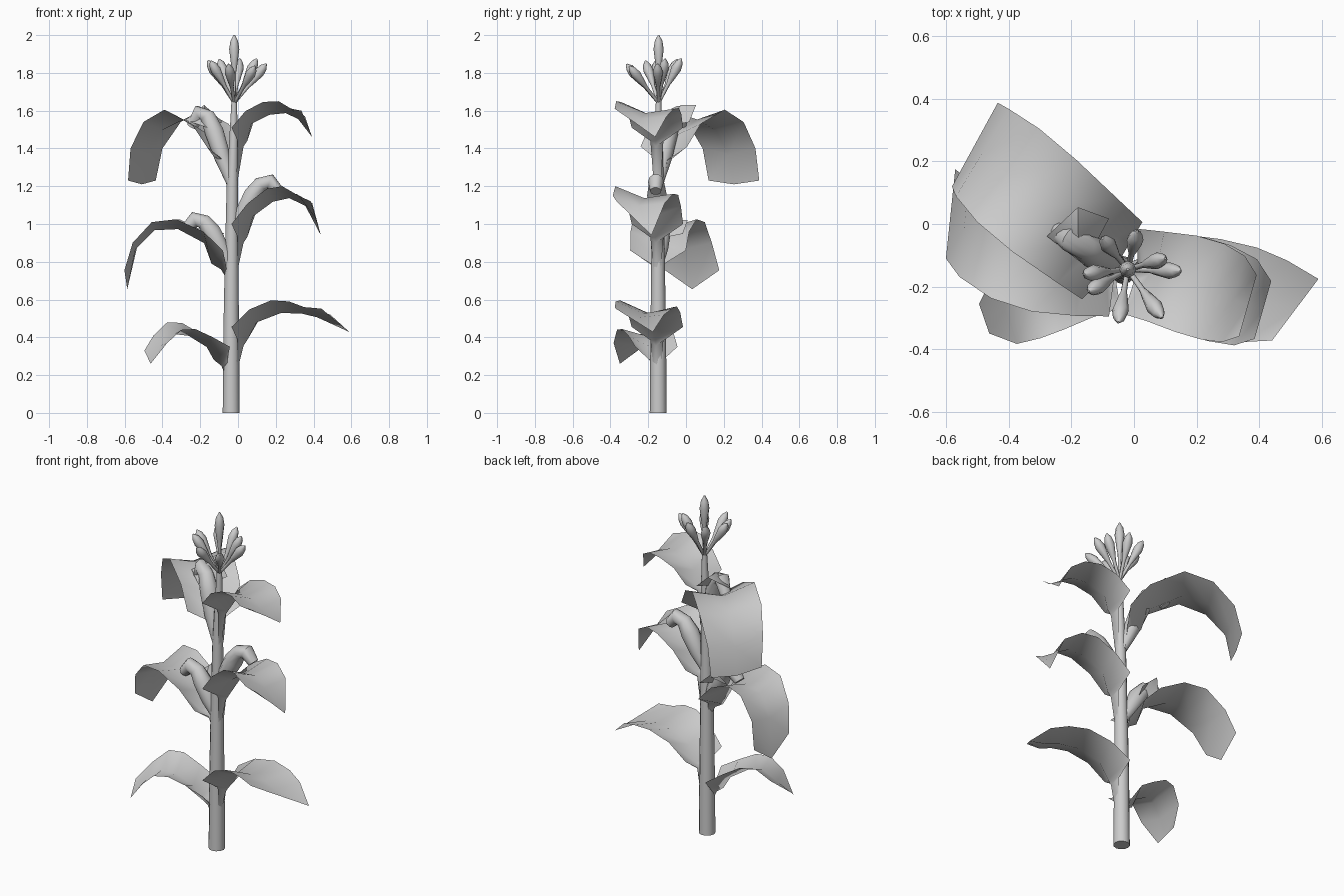
import bpy, bmesh
from math import sin, cos, pi, radians, hypot
from mathutils import Vector

cube = bpy.data.objects.get("Cube")
if cube:
    bpy.data.objects.remove(cube, do_unlink=True)

STALK = Vector((-0.03, -0.148, 0))


def finish(name, bm, angle=50):
    mesh = bpy.data.meshes.new(name)
    bm.to_mesh(mesh)
    bm.free()
    obj = bpy.data.objects.new(name, mesh)
    bpy.context.collection.objects.link(obj)
    bpy.ops.object.select_all(action='DESELECT')
    obj.select_set(True)
    bpy.context.view_layer.objects.active = obj
    bpy.ops.object.shade_smooth_by_angle(angle=radians(angle))


def bridge(bm, a, b, closed=False):
    count = len(a) if closed else len(a) - 1
    for i in range(count):
        j = (i + 1) % len(a)
        bm.faces.new((a[i], a[j], b[j], b[i]))


def tube(name, path, radii, sides=10):
    """Round body swept along a path with a radius at each point."""
    bm = bmesh.new()
    pts = [Vector(p) for p in path]
    rings = []
    side = Vector((0, 1, 0))
    for i, p in enumerate(pts):
        t = (pts[min(i + 1, len(pts) - 1)] - pts[max(i - 1, 0)]).normalized()
        side = (side - t * side.dot(t)).normalized()
        other = t.cross(side)
        rings.append([bm.verts.new(p + radii[i] * (side * cos(2 * pi * k / sides)
                                                   + other * sin(2 * pi * k / sides)))
                      for k in range(sides)])
    for a, b in zip(rings, rings[1:]):
        bridge(bm, a, b, closed=True)
    bm.faces.new(rings[0][::-1])
    bm.faces.new(rings[-1])
    finish(name, bm)


def around_stalk(azimuth, out, side, z):
    a = radians(azimuth)
    u, n = Vector((cos(a), sin(a), 0)), Vector((-sin(a), cos(a), 0))
    return STALK + u * out + n * side + Vector((0, 0, z))


WIDTHS = (0.92, 0.97, 1.05, 1.05, 0.95)


def leaf(name, start_az, end_az, profile, width, sheath, skew=0, tilt=0,
         tip=0.8, tip_tilt=0, tip_drop=0.02):
    """Arching blade with a sunken midrib, rising from a narrow sheath."""
    bm = bmesh.new()
    z0 = profile[0][1]
    rows = []

    def add_row(az, out, z, half, drop, lean=0, roll=0, bulge=0):
        rows.append([bm.verts.new(around_stalk(
            az, out + lean * s + (bulge if s == 0 else 0), half * s,
            z + roll * s - (drop if s == 0 else 0))) for s in (-1, 0, 1)])

    add_row(start_az, 0.025, z0 - sheath, 0.02, 0.02)
    add_row(start_az, 0.035, z0 - 0.07, 0.035, 0.03, bulge=0.025)
    last = len(profile) - 1
    for i, (out, z) in enumerate(profile):
        t = i / last
        end = i == last
        add_row(start_az + (end_az - start_az) * t, out, z,
                width * (tip if end else WIDTHS[i]),
                tip_drop if end else 0.07 - 0.045 * t, skew * t,
                tip_tilt if end else tilt * min(1, 2 * t),
                bulge=0.06 if i == 0 else 0)
    for a, b in zip(rows, rows[1:]):
        bridge(bm, a, b)
    finish(name, bm, 80)


# Stalk
tube("stalk", [(-0.036, -0.147, 0), (-0.036, -0.147, 0.45), (-0.034, -0.148, 0.8),
               (-0.03, -0.148, 1.2), (-0.023, -0.147, 1.45), (-0.02, -0.145, 1.68)],
     [0.045, 0.041, 0.036, 0.03, 0.023, 0.013], 12)

# Leaves on the left-hand side of the model
leaf("lower_left_leaf", -10, -13,
     [(0.02, 0.455), (0.13, 0.54), (0.26, 0.58), (0.37, 0.57), (0.46, 0.54), (0.56, 0.49)],
     0.15, 0.22, skew=0.05, tilt=-0.02, tip=0.75, tip_tilt=-0.062, tip_drop=0)
leaf("middle_left_leaf", -10, -16,
     [(0.02, 1.0), (0.11, 1.1), (0.22, 1.17), (0.31, 1.18), (0.4, 1.13), (0.46, 1.03)],
     0.15, 0.24, tilt=-0.02, tip=0.64, tip_tilt=-0.09, tip_drop=0)
leaf("upper_left_leaf", -10, -16,
     [(0.02, 1.51), (0.1, 1.59), (0.2, 1.63), (0.29, 1.63), (0.36, 1.59), (0.41, 1.53)],
     0.15, 0.28, tilt=-0.02, tip=0.68, tip_tilt=-0.07, tip_drop=0)

# Leaves on the right-hand side of the model
leaf("lower_right_leaf", 193, 199,
     [(0.04, 0.35), (0.14, 0.41), (0.24, 0.46), (0.32, 0.46), (0.4, 0.39), (0.475, 0.295)],
     0.125, 0.16, tilt=-0.02, tip=0.4, tip_tilt=-0.035, tip_drop=0)
leaf("middle_right_leaf", 180, 162,
     [(0.05, 0.86), (0.15, 0.96), (0.29, 1.025), (0.42, 1.01), (0.53, 0.9), (0.585, 0.755)],
     0.16, 0.14, skew=-0.03, tip=0.88, tip_drop=0.1)
leaf("upper_right_leaf", 142, 140,
     [(0.05, 1.41), (0.15, 1.53), (0.33, 1.605), (0.48, 1.54), (0.59, 1.4), (0.625, 1.23)],
     0.17, 0.2, skew=-0.03, tip=0.88)


# Ears with thick drooping tips
def ear(name, azimuth, base, stretch):
    curve = [(0.01, 0), (0.06, 0.09), (0.11, 0.18), (0.15, 0.235),
             (0.2, 0.25), (0.245, 0.2)]
    path = [around_stalk(azimuth, out, 0, base + up * stretch) for out, up in curve]
    tube(name, path, [0.025, 0.045, 0.052, 0.042, 0.042, 0.03])


def husk_flap(name, azimuth, top, size=1):
    bm = bmesh.new()

    def vert(out, side, drop):
        return bm.verts.new(around_stalk(azimuth, out * size, side * size,
                                         top - drop * size))

    centre = vert(0.19, -0.03, 0)
    rim = [vert(*p) for p in ((0.27, 0.03, 0.08), (0.23, -0.1, 0),
                              (0.126, -0.118, 0.09), (0.12, 0.05, 0.12))]
    for i in range(4):
        bm.faces.new((centre, rim[i], rim[(i + 1) % 4]))
    finish(name, bm, 60)


ear("upper_ear", 150, 1.22, 1.48)
ear("middle_right_ear", 172, 0.78, 0.98)
ear("middle_left_ear", -3, 0.97, 1.02)
husk_flap("upper_husk", 150, 1.63)
husk_flap("middle_husk", 152, 1.02, 0.8)


# Tassel of buds on thin stems
def bud(name, start, end):
    a, b = Vector(start), Vector(end)
    steps = (0, 0.42, 0.55, 0.78, 0.91, 1)
    tube(name, [a.lerp(b, s) for s in steps],
         [0.008, 0.01, 0.017, 0.027, 0.02, 0.004], 8)


TOP = Vector((-0.02, -0.145, 1.64))
bud("top_bud", TOP + Vector((0, 0, 0.02)), TOP + Vector((0, 0, 0.36)))
offsets = [(0.03, 0.12), (-0.08, 0.1), (0.12, 0.035), (0.17, -0.005),
           (0.11, -0.155), (-0.03, -0.17), (-0.125, -0.07), (-0.14, -0.015)]
for i, (x, y) in enumerate(offsets):
    rise = 0.31 - 0.6 * hypot(x, y)
    bud(f"side_bud_{i + 1}", TOP, TOP + Vector((x, y, rise)))
